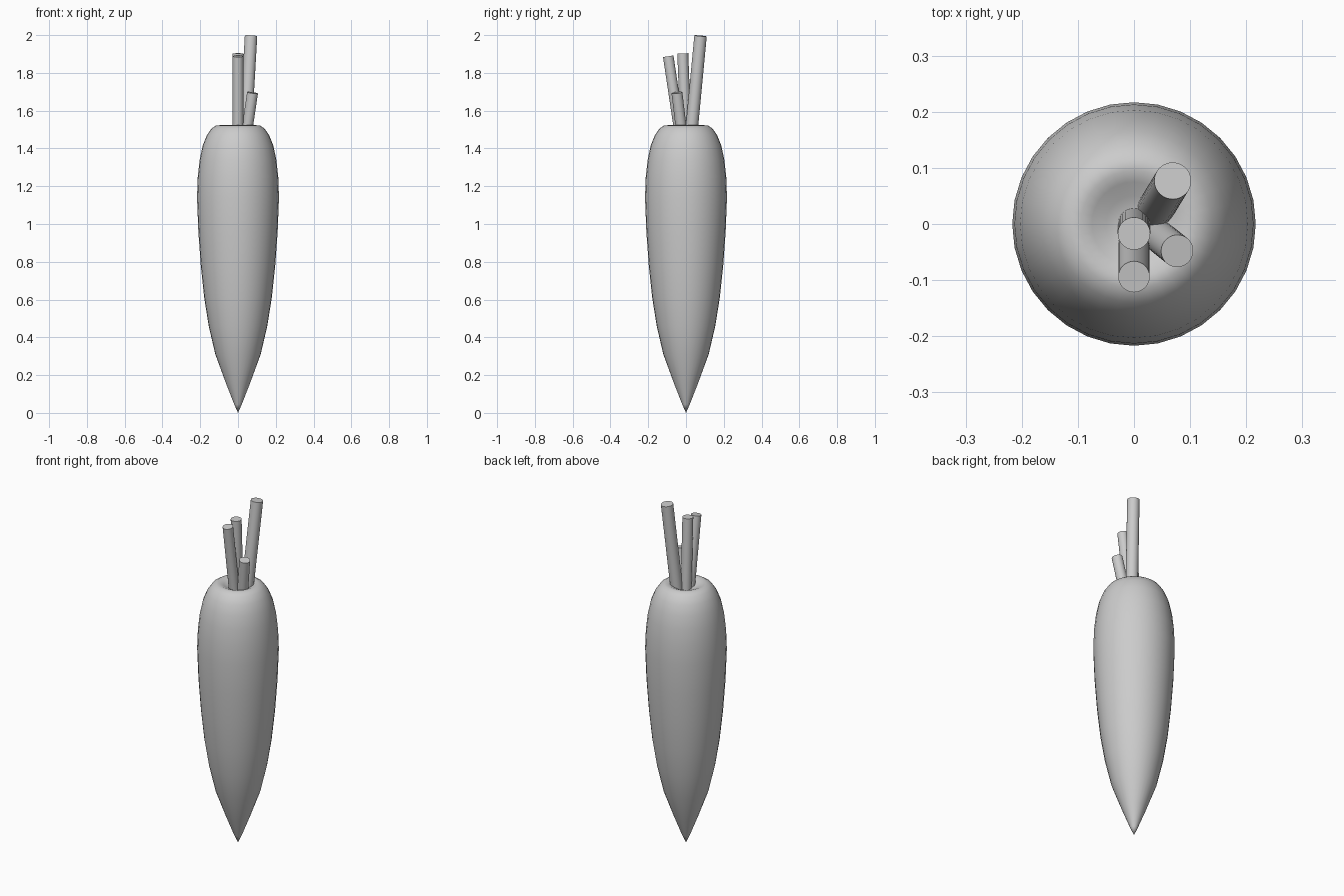
import bpy
import bmesh
import math
from mathutils import Vector

if "Cube" in bpy.data.objects:
    bpy.data.objects.remove(bpy.data.objects["Cube"])


def finish(name, bm, angle):
    bmesh.ops.recalc_face_normals(bm, faces=bm.faces[:])
    mesh = bpy.data.meshes.new(name)
    bm.to_mesh(mesh)
    bm.free()
    ob = bpy.data.objects.new(name, mesh)
    bpy.context.collection.objects.link(ob)
    bpy.ops.object.select_all(action='DESELECT')
    ob.select_set(True)
    bpy.context.view_layer.objects.active = ob
    bpy.ops.object.shade_smooth_by_angle(angle=math.radians(angle))
    return ob


def lathe(name, profile, sides):
    # Revolve (radius, z) points about the z axis
    bm = bmesh.new()
    verts = [bm.verts.new((r, 0, z)) for r, z in profile]
    edges = [bm.edges.new(pair) for pair in zip(verts, verts[1:])]
    bmesh.ops.spin(bm, geom=verts + edges, cent=(0, 0, 0), axis=(0, 0, 1),
                   angle=2 * math.pi, steps=sides, use_duplicate=False)
    bmesh.ops.remove_doubles(bm, verts=bm.verts[:], dist=0.0005)
    return finish(name, bm, 60)


def stem(name, base, top, radius):
    # Capped cylinder between two points
    a, b = Vector(base), Vector(top)
    axis = b - a
    bm = bmesh.new()
    bmesh.ops.create_cone(bm, cap_ends=True, segments=32, radius1=radius,
                          radius2=radius, depth=axis.length)
    turn = axis.to_track_quat('Z', 'Y').to_matrix().to_4x4()
    bmesh.ops.transform(bm, matrix=turn, verts=bm.verts[:])
    bmesh.ops.translate(bm, vec=(a + b) / 2, verts=bm.verts[:])
    return finish(name, bm, 40)


# Tapered root with a shallow dimple in its crown
lathe("root", [
    (0, 0), (0.02, 0.045), (0.065, 0.16), (0.12, 0.31), (0.155, 0.46),
    (0.179, 0.61), (0.197, 0.78), (0.21, 0.96), (0.217, 1.14), (0.213, 1.25),
    (0.203, 1.34), (0.187, 1.415), (0.165, 1.47), (0.14, 1.506),
    (0.115, 1.522), (0.095, 1.523), (0.075, 1.514), (0.05, 1.500),
    (0.025, 1.492), (0, 1.49)], 32)

# Cut leaf stems fanning out of the crown
stem("stem_middle", (0, 0.0, 1.46), (0, -0.017, 1.903), 0.029)
stem("stem_front", (0, -0.03, 1.46), (0, -0.094, 1.888), 0.028)
stem("stem_tall", (0.038, 0.026, 1.46), (0.069, 0.077, 1.996), 0.033)
stem("stem_short", (0.042, -0.02, 1.46), (0.077, -0.048, 1.695), 0.029)
